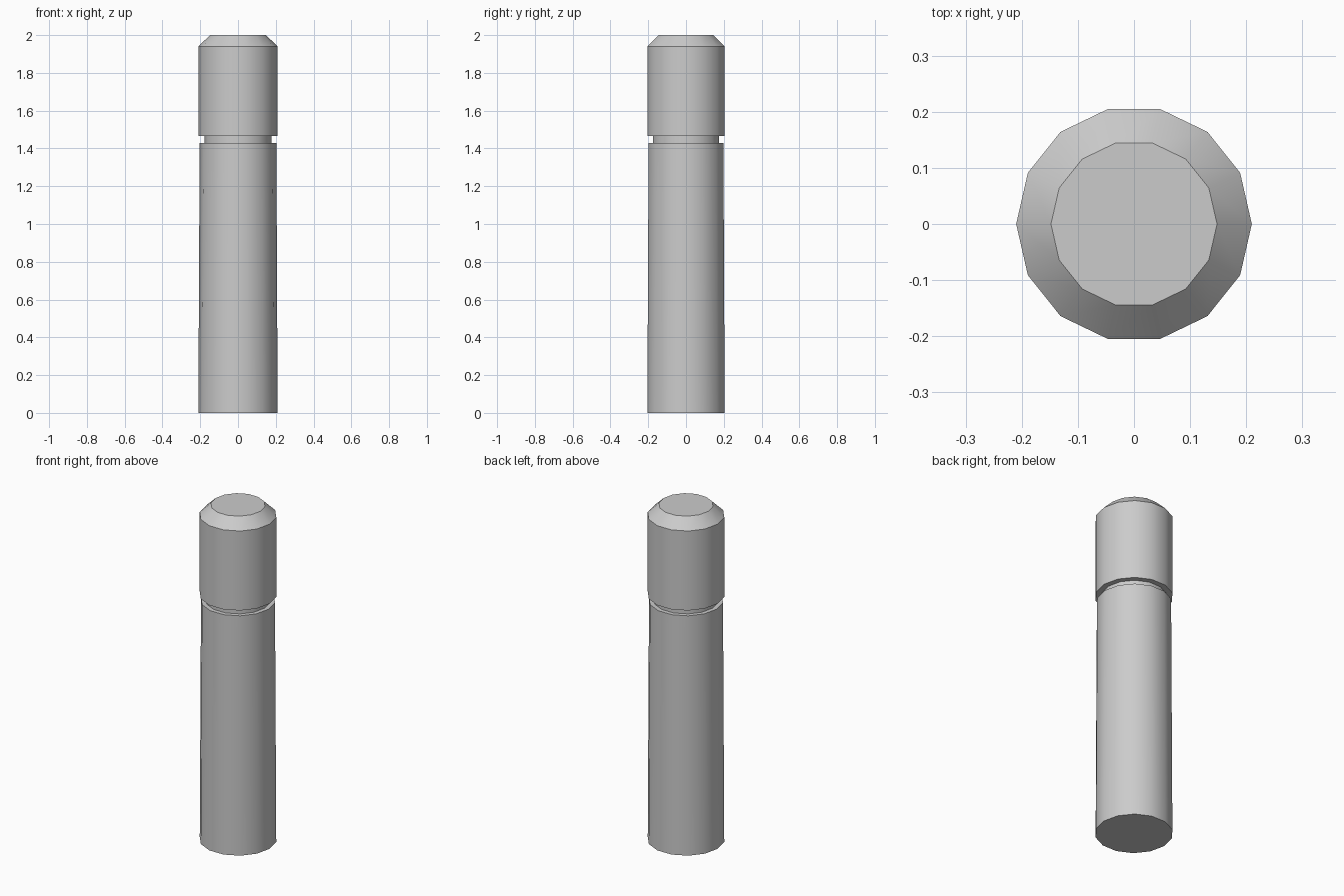
import bpy
import math

if "Cube" in bpy.data.objects:
    bpy.data.objects.remove(bpy.data.objects["Cube"])

SIDES = 14


def lathe(name, profile):
    """Closed 14-sided solid from (radius, z) rings, with n-gon ends."""
    verts, faces = [], []
    for r, z in profile:
        for i in range(SIDES):
            a = 2 * math.pi * i / SIDES
            verts.append((r * math.cos(a), r * math.sin(a), z))
    for k in range(len(profile) - 1):
        for i in range(SIDES):
            j = (i + 1) % SIDES
            lo, hi = k * SIDES, (k + 1) * SIDES
            faces.append((lo + i, lo + j, hi + j, hi + i))
    faces.append(tuple(reversed(range(SIDES))))
    faces.append(tuple(range(len(verts) - SIDES, len(verts))))
    mesh = bpy.data.meshes.new(name)
    mesh.from_pydata(verts, [], faces)
    obj = bpy.data.objects.new(name, mesh)
    bpy.context.collection.objects.link(obj)
    # Smooth round the sides, sharp at the rims
    bpy.ops.object.select_all(action='DESELECT')
    obj.select_set(True)
    bpy.context.view_layer.objects.active = obj
    bpy.ops.object.shade_smooth_by_angle(angle=math.radians(30))
    return obj


# Slightly tapered body, recessed neck and bevelled cap in one closed skin
lathe("capped_tube", [
    (0.21, 0.0), (0.203, 1.43),        # body
    (0.178, 1.43), (0.178, 1.465),     # neck groove
    (0.21, 1.465), (0.21, 1.94),       # cap
    (0.148, 2.0),                      # top bevel
])
